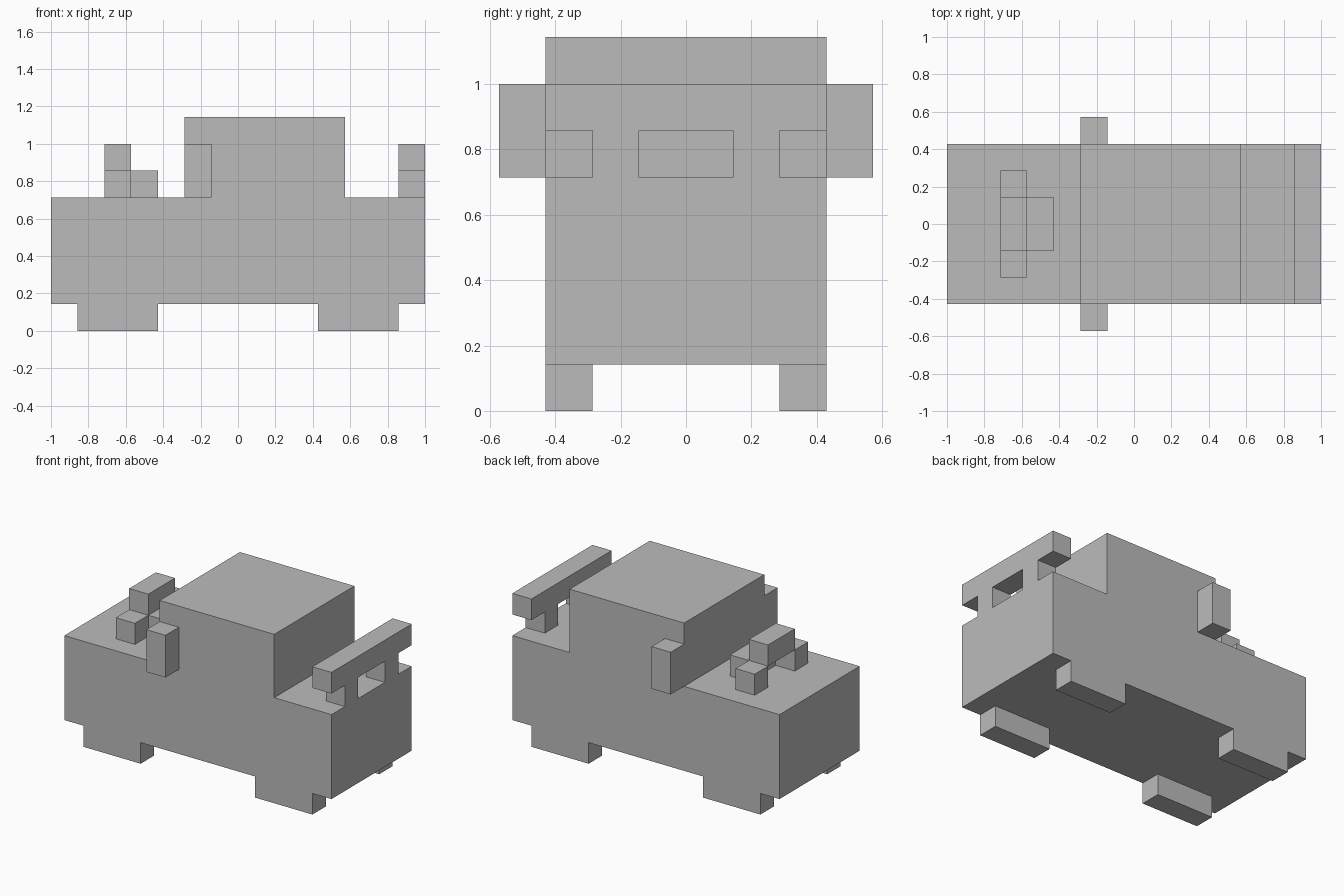
import bpy
import bmesh
from mathutils import Vector

default = bpy.data.objects.get("Cube")
if default:
    bpy.data.objects.remove(default, do_unlink=True)

U = 1 / 7  # one block of the model

paint = bpy.data.materials.new("plain grey")
paint.use_nodes = True
grey = (0.5, 0.5, 0.5, 1)
paint.diffuse_color = grey
for node in paint.node_tree.nodes:
    if node.type == 'BSDF_PRINCIPLED':
        node.inputs["Base Color"].default_value = grey


def extrude(name, outline, start, depth):
    """Flat outline of block corners, pushed along a depth vector."""
    bm = bmesh.new()
    face = bm.faces.new([bm.verts.new((Vector(start) + Vector(p)) * U) for p in outline])
    swept = bmesh.ops.extrude_face_region(bm, geom=[face])["geom"]
    moved = [v for v in swept if isinstance(v, bmesh.types.BMVert)]
    bmesh.ops.translate(bm, verts=moved, vec=Vector(depth) * U)
    bmesh.ops.recalc_face_normals(bm, faces=bm.faces)
    mesh = bpy.data.meshes.new(name)
    bm.to_mesh(mesh)
    bm.free()
    mesh.materials.append(paint)
    obj = bpy.data.objects.new(name, mesh)
    bpy.context.collection.objects.link(obj)
    return obj


def box(name, low, high):
    sx, sy, sz = Vector(high) - Vector(low)
    base = [(0, 0, 0), (sx, 0, 0), (sx, sy, 0), (0, sy, 0)]
    return extrude(name, base, low, (0, 0, sz))


# Body and cabin share one side profile
side = [(-7, 1), (7, 1), (7, 5), (4, 5), (4, 8), (-2, 8), (-2, 5), (-7, 5)]
extrude("body_and_cabin", [(x, 0, z) for x, z in side], (0, -3, 0), (0, 6, 0))

# Rear spoiler: a wing with overhanging ends on two posts
half = [(1, 5), (2, 5), (2, 6), (3, 6), (3, 7)]
wing = [(1, 6)] + half
wing = wing + [(-y, z) for y, z in reversed(wing)]
extrude("rear_spoiler", [(0, y, z) for y, z in wing], (6, 0, 0), (1, 0, 0))

# Paired parts on each side
for label, s in (("near", -1), ("far", 1)):
    def pair(name, x0, x1, y0, y1, z0, z1):
        ya, yb = sorted((s * y0, s * y1))
        box(label + "_" + name, (x0, ya, z0), (x1, yb, z1))

    pair("front_wheel", -6, -3, 2, 3, 0, 1)
    pair("rear_wheel", 3, 6, 2, 3, 0, 1)
    pair("mirror", -2, -1, 3, 4, 5, 7)
    pair("hood_ornament_block", -5, -4, 1, 2, 5, 6)

# Centre of the hood ornament: raised bar and rear bar
box("hood_ornament_top", (-5, -1, 6), (-4, 1, 7))
box("hood_ornament_rear", (-4, -1, 5), (-3, 1, 6))
